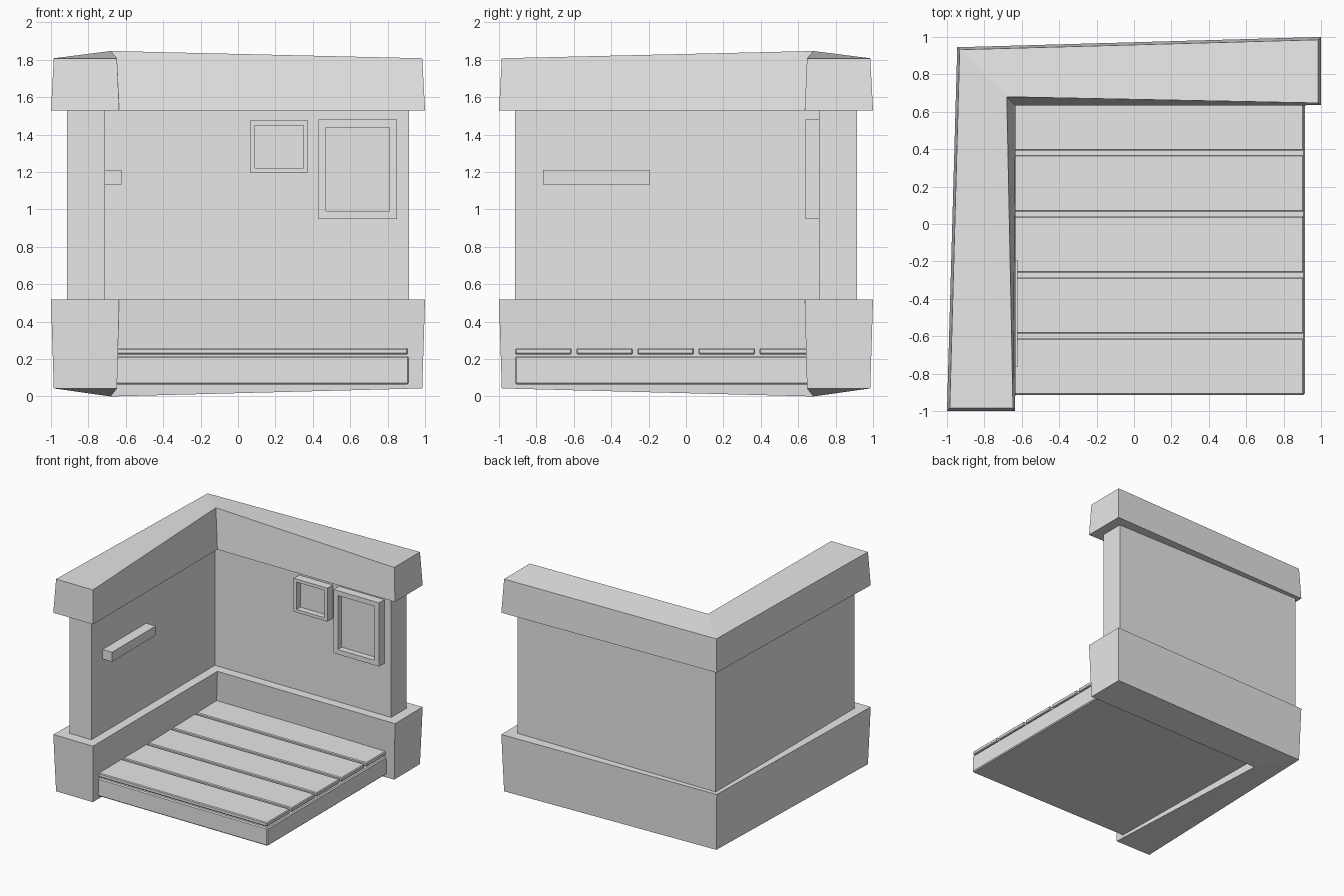
import bpy, bmesh
from mathutils import Vector

if "Cube" in bpy.data.objects:
    bpy.data.objects.remove(bpy.data.objects["Cube"], do_unlink=True)

grey = bpy.data.materials.new("plain_grey")
grey.use_nodes = True
colour = (0.8, 0.8, 0.8, 1)
grey.diffuse_color = colour
grey.node_tree.nodes["Principled BSDF"].inputs["Base Color"].default_value = colour


def finish(name, bm, bevel=0):
    bmesh.ops.recalc_face_normals(bm, faces=bm.faces)
    mesh = bpy.data.meshes.new(name)
    bm.to_mesh(mesh)
    bm.free()
    mesh.materials.append(grey)
    obj = bpy.data.objects.new(name, mesh)
    bpy.context.collection.objects.link(obj)
    if bevel:
        mod = obj.modifiers.new("soft_edges", "BEVEL")
        mod.width = bevel
        mod.segments = 1
    return obj


def box(name, low, high, bevel=0):
    low, high = Vector(low), Vector(high)
    bm = bmesh.new()
    bmesh.ops.create_cube(bm, size=1)
    for v in bm.verts:
        v.co = (low + high) / 2 + v.co * (high - low)
    return finish(name, bm, bevel)


def corner_solid(name, ring_a, ring_b):
    """L-shaped solid. Each ring lists back end outer, back end inner and inner
    corner, then outer corner; the side arm mirrors it across y = -x."""
    bm = bmesh.new()
    loops = []
    for end_out, end_in, inner, outer in (ring_a, ring_b):
        pts = [end_out, end_in, inner]
        pts += [(-y, -x, z) for x, y, z in (end_in, end_out)] + [outer]
        loops.append([bm.verts.new(p) for p in pts])
    a, b = loops
    for i in range(6):
        j = (i + 1) % 6
        bm.faces.new((a[i], a[j], b[j], b[i]))
    for r in loops:
        bm.faces.new((r[0], r[1], r[2], r[5]))
        bm.faces.new((r[2], r[3], r[4], r[5]))
    return finish(name, bm)


def trim(name, z_wide, z_end, z_outer, z_inner):
    """Flared moulding, wide at z_wide and narrower at its free side."""
    wide = [(1, 1, z_wide), (1, 0.635, z_wide), (-0.633, 0.633, z_wide), (-0.945, 0.945, z_wide)]
    slim = [(0.985, 0.985, z_end), (0.985, 0.647, z_end), (-0.68, 0.68, z_inner), (-0.932, 0.932, z_outer)]
    return corner_solid(name, wide, slim)


def frame(name, x0, x1, z0, z1, rim):
    """Picture frame on the back wall with a recessed panel."""
    bm = bmesh.new()
    bmesh.ops.create_cube(bm, size=1)
    for v in bm.verts:
        v.co = ((x0 + x1) / 2 + v.co.x * (x1 - x0), 0.68 + v.co.y * 0.08,
                (z0 + z1) / 2 + v.co.z * (z1 - z0))
    bm.normal_update()
    front = min(bm.faces, key=lambda f: f.calc_center_median().y)
    bmesh.ops.inset_region(bm, faces=[front], thickness=rim)
    recess = bmesh.ops.extrude_face_region(bm, geom=[front])
    bmesh.ops.translate(bm, vec=(0, 0.05, 0),
                        verts=[g for g in recess["geom"] if isinstance(g, bmesh.types.BMVert)])
    if front.is_valid:
        bmesh.ops.delete(bm, geom=[front], context="FACES_ONLY")
    return finish(name, bm)


# Walls
corner_solid("walls", *[[(0.913, 0.913, z), (0.913, 0.71, z), (-0.71, 0.71, z), (-0.913, 0.913, z)]
                        for z in (0.45, 1.6)])

# Mouldings above and below
trim("top_trim", 1.53, 1.808, 1.803, 1.847)
trim("base_trim", 0.517, 0.043, 0.048, 0)

# Floor slab and planks
box("floor_slab", (-0.72, -0.915, 0.065), (0.913, 0.72, 0.215), 0.008)
for i in range(5):
    y = -0.913 + i * 0.3265
    box(f"floor_plank_{i + 1}", (-0.72, y, 0.225), (0.908, y + 0.302, 0.258), 0.006)

# Wall fittings
frame("small_frame", 0.065, 0.375, 1.197, 1.475, 0.036)
frame("large_frame", 0.43, 0.85, 0.95, 1.48, 0.058)
box("wall_shelf", (-0.73, -0.765, 1.133), (-0.623, -0.193, 1.212))
